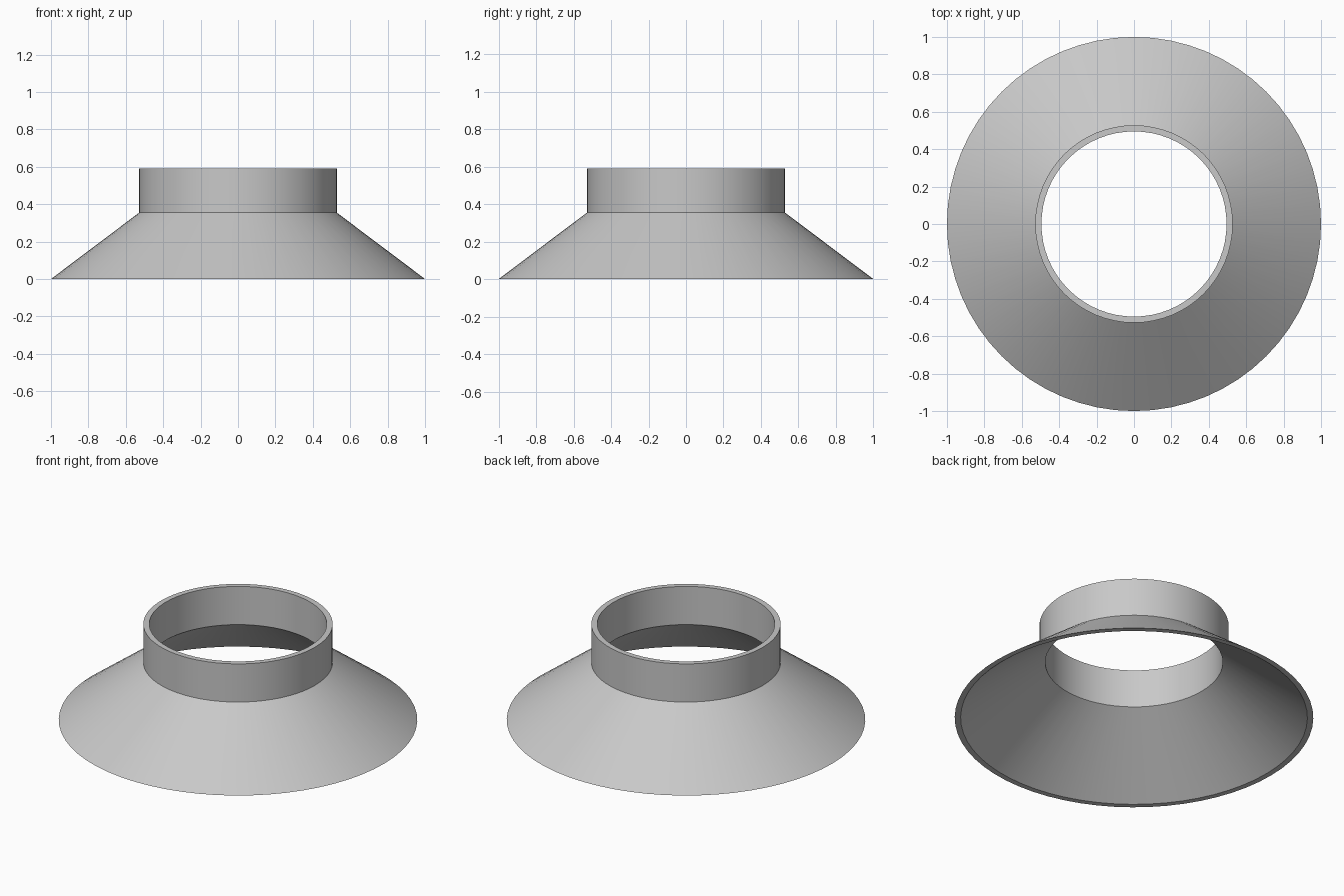
import bpy
import bmesh
from math import radians, tau
from mathutils import Matrix, Vector

cube = bpy.data.objects.get("Cube")
if cube:
    bpy.data.objects.remove(cube, do_unlink=True)

SEGMENTS = 64
WALL = 0.033
BASE_R, NECK_R = 1.0, 0.528
FLARE_Z, TOP_Z = 0.355, 0.59

# Single plain grey
grey = bpy.data.materials.new("light_grey")
grey.use_nodes = True
colour = (0.58, 0.58, 0.58, 1)
grey.diffuse_color = colour
grey.node_tree.nodes["Principled BSDF"].inputs["Base Color"].default_value = colour


def lathe(name, profile):
    """Revolve a closed (radius, height) profile around the z axis."""
    bm = bmesh.new()
    rings = []
    for i in range(SEGMENTS):
        turn = Matrix.Rotation(tau * i / SEGMENTS, 3, "Z")
        rings.append([bm.verts.new(turn @ Vector((r, 0, z))) for r, z in profile])
    for i, ring in enumerate(rings):
        following = rings[(i + 1) % SEGMENTS]
        for j in range(len(profile)):
            k = (j + 1) % len(profile)
            bm.faces.new((ring[j], following[j], following[k], ring[k]))
    bmesh.ops.recalc_face_normals(bm, faces=bm.faces)
    mesh = bpy.data.meshes.new(name)
    bm.to_mesh(mesh)
    bm.free()
    mesh.materials.append(grey)
    obj = bpy.data.objects.new(name, mesh)
    bpy.context.collection.objects.link(obj)
    bpy.ops.object.select_all(action="DESELECT")
    obj.select_set(True)
    bpy.context.view_layer.objects.active = obj
    bpy.ops.object.shade_smooth_by_angle(angle=radians(20))
    return obj


# Hollow conical skirt and upright neck in one continuous wall
outer = [(BASE_R, 0), (NECK_R, FLARE_Z), (NECK_R, TOP_Z)]
inner = [(r - WALL, z) for r, z in reversed(outer)]
lathe("flared_collar", outer + inner)
